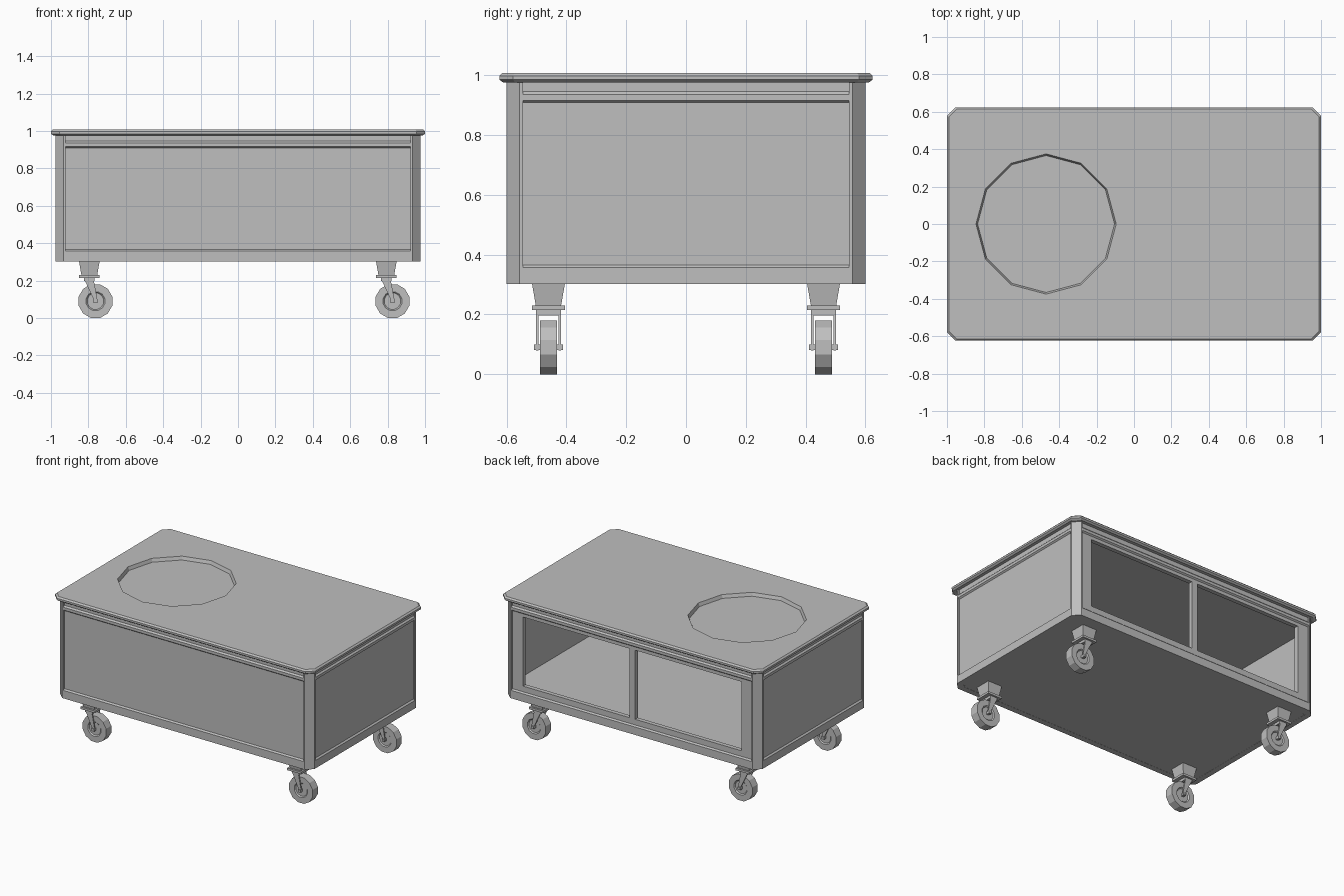
import bpy, bmesh, math
from mathutils import Matrix, Vector

if "Cube" in bpy.data.objects:
    bpy.data.objects.remove(bpy.data.objects["Cube"])

grey = bpy.data.materials.new("plain_grey")
grey.diffuse_color = (0.52, 0.52, 0.52, 1)
grey.use_nodes = True
grey.node_tree.nodes["Principled BSDF"].inputs["Base Color"].default_value = grey.diffuse_color


def finish(name, bm):
    """Turn a bmesh into a flat-shaded grey object."""
    bmesh.ops.recalc_face_normals(bm, faces=bm.faces)
    mesh = bpy.data.meshes.new(name)
    bm.to_mesh(mesh)
    bm.free()
    mesh.materials.append(grey)
    obj = bpy.data.objects.new(name, mesh)
    bpy.context.collection.objects.link(obj)
    return obj


def loft(name, rings):
    """Skin a stack of equal-sized closed rings and cap both ends."""
    bm = bmesh.new()
    loops = [[bm.verts.new(p) for p in ring] for ring in rings]
    n = len(loops[0])
    for a, b in zip(loops, loops[1:]):
        for i in range(n):
            bm.faces.new((a[i], a[(i + 1) % n], b[(i + 1) % n], b[i]))
    bm.faces.new(loops[0])
    bm.faces.new(loops[-1])
    return finish(name, bm)


def octagon(hx, hy, c, z):
    """Rectangle with cut corners."""
    return [(hx, hy - c, z), (hx - c, hy, z), (c - hx, hy, z), (-hx, hy - c, z),
            (-hx, c - hy, z), (c - hx, -hy, z), (hx - c, -hy, z), (hx, c - hy, z)]


def rect(cx, cy, hx, hy, z):
    return [(cx + sx * hx, cy + sy * hy, z) for sx, sy in ((1, 1), (-1, 1), (-1, -1), (1, -1))]


def box(name, x0, x1, y0, y1, z0, z1):
    cx, cy, hx, hy = (x0 + x1) / 2, (y0 + y1) / 2, (x1 - x0) / 2, (y1 - y0) / 2
    return loft(name, [rect(cx, cy, hx, hy, z0), rect(cx, cy, hx, hy, z1)])


def circle_xy(cx, cy, r, z, n=12):
    return [(cx + r * math.cos(math.tau * i / n), cy + r * math.sin(math.tau * i / n), z)
            for i in range(n)]


def wall(name, profile, half, plane, degrees):
    """Extrude an (inset, z) profile sideways, then turn it to face one side."""
    turn = Matrix.Rotation(math.radians(degrees), 3, 'Z')
    return loft(name, [[turn @ Vector((t, inset - plane, z)) for inset, z in profile]
                       for t in (-half, half)])


# Tabletop with bevelled rim and a shallow twelve-sided recess
top = loft("tabletop", [octagon(0.988, 0.612, 0.041, 0.976), octagon(1.0, 0.624, 0.045, 0.985),
                        octagon(1.0, 0.624, 0.045, 0.998), octagon(0.99, 0.614, 0.042, 1.008)])
cutter = loft("recess_cutter", [circle_xy(-0.47, 0, 0.366, 0.985),
                                circle_xy(-0.47, 0, 0.375, 1.008),
                                circle_xy(-0.47, 0, 0.375, 1.05)])
cutter.hide_render = True
cut = top.modifiers.new("recess", 'BOOLEAN')
cut.operation = 'DIFFERENCE'
cut.solver = 'EXACT'
cut.object = cutter
graph = bpy.context.evaluated_depsgraph_get()
top.data = bpy.data.meshes.new_from_object(top.evaluated_get(graph))
top.modifiers.clear()
bpy.data.objects.remove(cutter)

# Cabinet walls: base board, set-back panel, raised upper moulding
base_part = [(0, 0.302), (0, 0.357), (0.01, 0.366)]
head_part = [(0.01, 0.908), (0, 0.916), (0, 0.935), (0.01, 0.945), (0.01, 0.978)]
full = base_part + head_part + [(0.04, 0.978), (0.04, 0.302)]
wall("front_wall", full, 0.93, 0.6, 0)
wall("right_wall", full, 0.555, 0.977, 90)
wall("left_wall", full, 0.555, 0.977, 270)

# Open back: two rails, end stiles and a centre divider
wall("back_bottom_rail", base_part + [(0.01, 0.405), (0.04, 0.405), (0.04, 0.302)], 0.93, 0.6, 180)
wall("back_top_rail", [(0.01, 0.885)] + head_part + [(0.04, 0.978), (0.04, 0.885)], 0.93, 0.6, 180)
for side in (-1, 1):
    x0, x1 = sorted((side * 0.84, side * 0.93))
    box("back_stile", x0, x1, 0.56, 0.59, 0.40, 0.89)
box("back_divider", -0.022, 0.022, 0.56, 0.59, 0.40, 0.89)

# Floor and ceiling of the storage space
loft("cabinet_floor", [octagon(0.965, 0.588, 0.043, z) for z in (0.303, 0.395)])
loft("cabinet_ceiling", [octagon(0.95, 0.575, 0.043, z) for z in (0.90, 0.977)])

# Corner posts with chamfered outer faces
post = [(0.977, 0.557), (0.932, 0.6), (0.922, 0.6), (0.922, 0.545), (0.977, 0.545)]
for sx in (-1, 1):
    for sy in (-1, 1):
        loft("corner_post", [[(sx * x, sy * y, z) for x, y in post] for z in (0.302, 0.978)])


def caster(cx, cy):
    """Tapered foot, collar, trailing fork and twelve-sided wheel."""
    wx, wz = cx + 0.033, 0.09
    loft("caster_foot", [rect(cx, cy, 0.042, 0.042, 0.228), rect(cx, cy, 0.055, 0.055, 0.303)])
    box("caster_collar", cx - 0.055, cx + 0.055, cy - 0.055, cy + 0.055, 0.215, 0.23)
    box("fork_crown", cx - 0.028, cx + 0.028, cy - 0.042, cy + 0.042, 0.197, 0.216)
    for side in (-1, 1):
        arm_y = cy + side * 0.038
        loft("fork_arm", [rect(wx, arm_y, 0.01, 0.004, 0.08), rect(wx, arm_y, 0.01, 0.004, 0.1),
                          rect(cx, arm_y, 0.024, 0.004, 0.2)])
    box("axle", wx - 0.009, wx + 0.009, cy - 0.048, cy + 0.048, wz - 0.009, wz + 0.009)

    # wheel tread with a dished hub on each side
    def ring(r, y):
        return [(wx + r * math.cos(math.tau * (i + 0.5) / 12), cy + y,
                 wz + r * math.sin(math.tau * (i + 0.5) / 12)) for i in range(12)]
    loft("wheel", [ring(0.045, -0.022), ring(0.052, -0.029), ring(0.0932, -0.029),
                   ring(0.0932, 0.029), ring(0.052, 0.029), ring(0.045, 0.022)])


for x in (-0.795, 0.793):
    for y in (-0.46, 0.46):
        caster(x, y)
